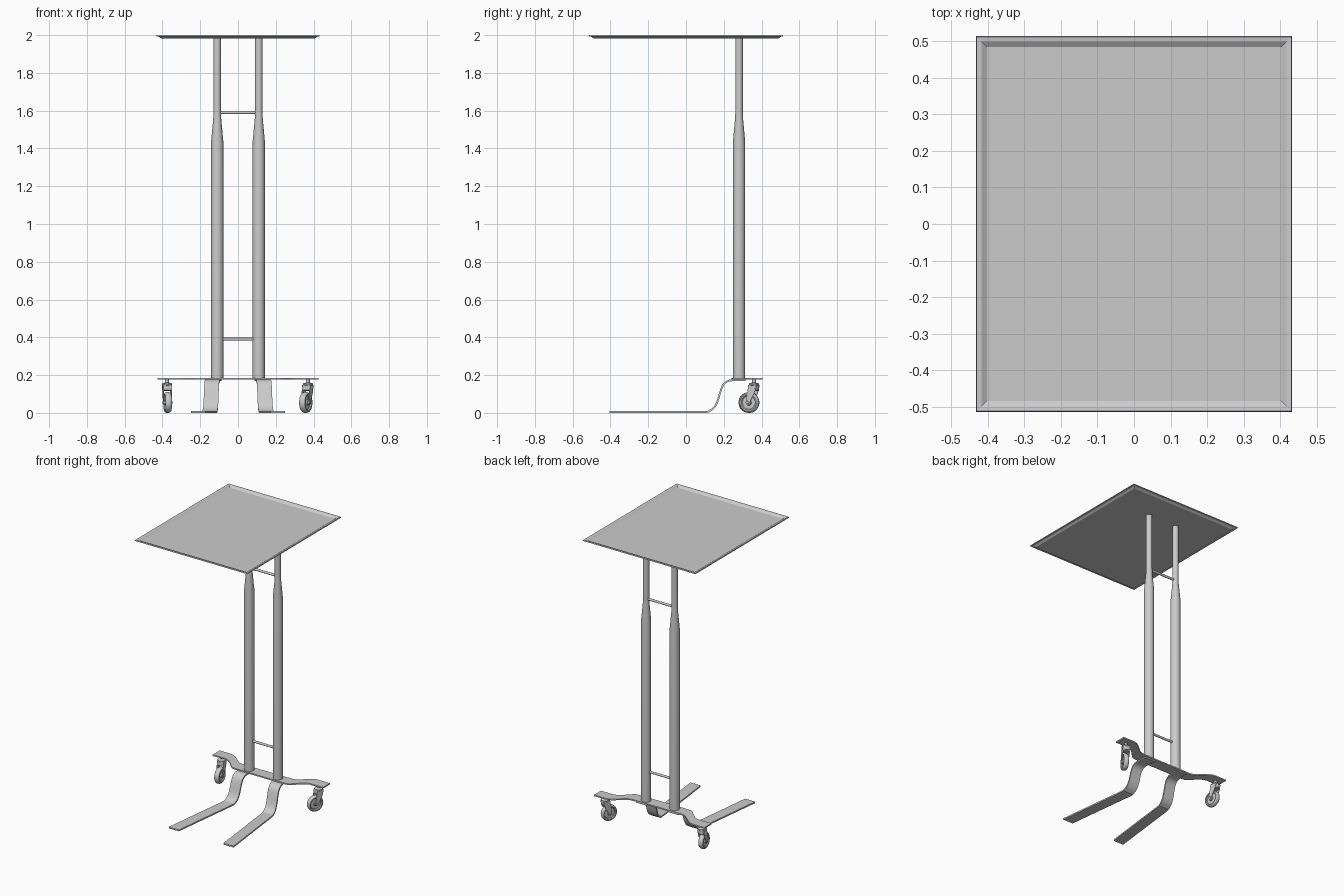
import bpy, bmesh, math
from mathutils import Vector, Matrix

if "Cube" in bpy.data.objects:
    bpy.data.objects.remove(bpy.data.objects["Cube"])


def finish(name, bm, smooth=True, angle=35):
    bmesh.ops.recalc_face_normals(bm, faces=bm.faces)
    me = bpy.data.meshes.new(name)
    bm.to_mesh(me)
    bm.free()
    ob = bpy.data.objects.new(name, me)
    bpy.context.collection.objects.link(ob)
    if smooth:
        bpy.ops.object.select_all(action='DESELECT')
        ob.select_set(True)
        bpy.context.view_layer.objects.active = ob
        bpy.ops.object.shade_smooth_by_angle(angle=math.radians(angle))
    return ob


def skin(bm, rings, closed=False):
    """Bridge rings of points; cap both ends unless the loop is closed."""
    vs = [[bm.verts.new(p) for p in r] for r in rings]
    n = len(vs[0])
    pairs = list(zip(vs, vs[1:])) + ([(vs[-1], vs[0])] if closed else [])
    for a, b in pairs:
        for i in range(n):
            j = (i + 1) % n
            bm.faces.new((a[i], a[j], b[j], b[i]))
    if not closed:
        bm.faces.new(vs[0])
        bm.faces.new(vs[-1])


def lathe(name, profile, mat=Matrix(), n=32, closed=False):
    bm = bmesh.new()
    skin(bm, [[mat @ Vector((r * math.cos(2 * math.pi * i / n), r * math.sin(2 * math.pi * i / n), z))
               for i in range(n)] for r, z in profile], closed)
    return finish(name, bm)


def catmull(pts, steps=5):
    p = [Vector(q) for q in pts]
    p = [2 * p[0] - p[1]] + p + [2 * p[-1] - p[-2]]
    out = []
    for a, b, c, d in zip(p, p[1:], p[2:], p[3:]):
        for k in range(steps):
            t = k / steps
            out.append(0.5 * (2 * b + (c - a) * t + (2 * a - 5 * b + 4 * c - d) * t * t
                              + (3 * b - a - 3 * c + d) * t ** 3))
    return out + [p[-2]]


# tray top: sheet with a sunken floor and a flat outer lip
bm = bmesh.new()
rings = []
for hx, hy, z in [(.403, .485, 1.9885), (.418, .5, 1.9985), (.431, .513, 2.0), (.433, .515, 1.993),
                  (.42, .502, 1.991), (.408, .49, 1.983)]:
    rings.append([(-hx, -hy, z), (hx, -hy, z), (hx, hy, z), (-hx, hy, z)])
skin(bm, rings)
finish("tray_top", bm, smooth=False)

# twin tapered posts
for side, s in (("left", -1), ("right", 1)):
    lathe("post_" + side, [(.032, .18), (.032, 1.44), (.0205, 1.565), (.02, 1.6), (.02, 1.986)],
          Matrix.Translation((s * .11, .281, 0)))

# cross bars between the posts
for nm, z in (("lower_crossbar", .39), ("upper_crossbar", 1.59)):
    lathe(nm, [(.008, -.1), (.008, .1)],
          Matrix.Translation((0, .281, z)) @ Matrix.Rotation(math.pi / 2, 4, 'Y'), n=16)

# wavy base plate carrying the casters: x, front edge y, back edge y
half = catmull([(.13, .241, .321), (.19, .242, .322), (.225, .252, .332), (.28, .305, .378),
                (.315, .325, .400), (.345, .328, .404), (.425, .328, .404)], 4)
stations = [(-x, a, b) for x, a, b in reversed(half)] + [tuple(h) for h in half]
bm = bmesh.new()
skin(bm, [[(x, a, .177), (x, b, .177), (x, b, .186), (x, a, .186)] for x, a, b in stations])
finish("base_plate", bm)

# splayed strap legs: a bent strip swept along a side profile
path = catmull([(-.405, .005), (-.15, .005), (.09, .005), (.125, .011), (.15, .030), (.167, .062),
                (.181, .108), (.195, .145), (.217, .166), (.25, .173), (.315, .173)], 4)
for side, s in (("left", -1), ("right", 1)):
    bm = bmesh.new()
    rings = []
    for i, p in enumerate(path):
        t = (path[min(i + 1, len(path) - 1)] - path[max(i - 1, 0)]).normalized()
        nrm = Vector((-t.y, t.x)) * .005
        a, b = p + nrm, p - nrm
        cx = .145 + (.15 - p.x) * .118
        rings.append([(s * (cx + w * .039), q.x, max(q.y, 0))
                      for w, q in ((-1, a), (1, a), (1, b), (-1, b))])
    skin(bm, rings)
    finish("leg_" + side, bm)


def caster(side, x, yaw):
    base = Matrix.Translation((x, .36, 0)) @ Matrix.Rotation(yaw, 4, 'Z')
    axle = base @ Matrix.Translation((0, -.027, .055)) @ Matrix.Rotation(math.pi / 2, 4, 'Y')
    # rounded tyre and recessed wheel disc
    lathe(side + "_tyre", [(.040, -.016), (.047, -.017), (.052, -.013), (.055, -.006), (.055, .006),
                           (.052, .013), (.047, .017), (.040, .016)], axle, closed=True)
    lathe(side + "_wheel_disc", [(.014, -.016), (.016, -.009), (.036, -.008), (.041, -.014),
                                 (.041, .014), (.036, .008), (.016, .009), (.014, .016)], axle)
    lathe(side + "_axle", [(.006, -.026), (.007, -.024), (.007, .024), (.006, .026)], axle, n=16)
    # swivel stem, bearing housing and collar
    lathe(side + "_swivel", [(.015, .118), (.024, .122), (.025, .146), (.027, .148), (.027, .154),
                             (.022, .158), (.010, .160), (.010, .178)], base, n=24)
    # fork cheeks leaning from the housing to the axle
    for k, s in (("inner", -1), ("outer", 1)):
        outline = [(.023, .148), (-.023, .148), (-.027, .118)]
        for j in range(9):
            a = math.pi * (1.0 + j / 8)
            outline.append((-.027 + .011 * math.cos(a), .055 + .011 * math.sin(a)))
        outline += [(.012, .105)]
        bm = bmesh.new()
        skin(bm, [[base @ Vector((s * w, y, z)) for y, z in outline] for w in (.019, .023)])
        finish(f"{side}_fork_{k}", bm)
    # fork crown joining the cheeks
    bm = bmesh.new()
    skin(bm, [[base @ Vector((w, y, z)) for y, z in
               ((-.023, .148), (-.025, .120), (.018, .115), (.023, .148))] for w in (-.021, .021)])
    finish(side + "_fork_crown", bm)


caster("left_caster", -.376, math.radians(8))
caster("right_caster", .370, math.radians(-25))
